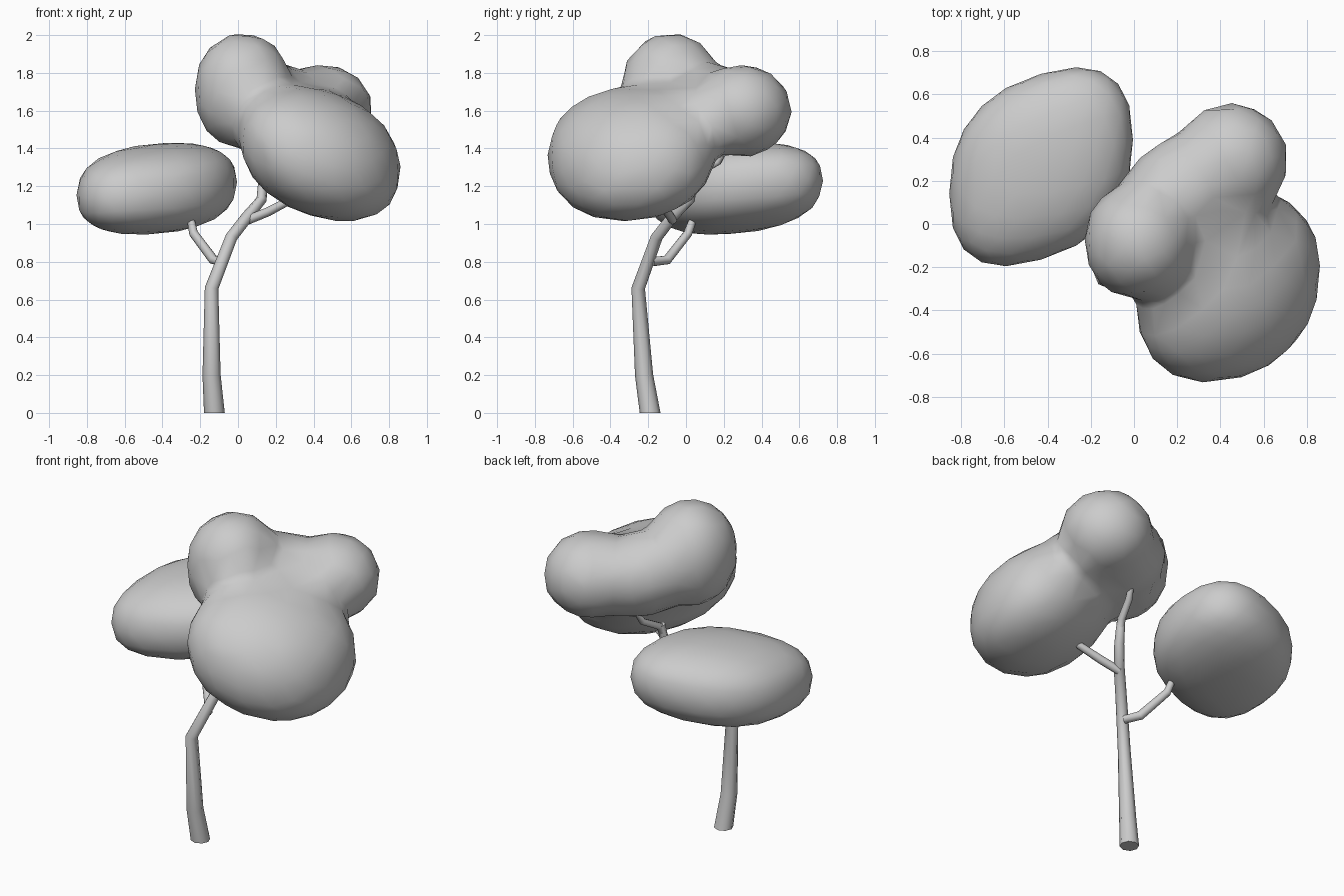
import bpy, bmesh, math
from mathutils import Matrix, Vector

cube = bpy.data.objects.get("Cube")
if cube:
    bpy.data.objects.remove(cube, do_unlink=True)

grey = bpy.data.materials.new("plain_grey")
grey.use_nodes = True
colour = (0.6, 0.6, 0.6, 1)
grey.diffuse_color = colour
grey.node_tree.nodes["Principled BSDF"].inputs["Base Color"].default_value = colour


def finish(name, bm):
    """Turn a bmesh into a smooth shaded grey object."""
    mesh = bpy.data.meshes.new(name)
    bmesh.ops.recalc_face_normals(bm, faces=bm.faces)
    bm.to_mesh(mesh)
    bm.free()
    mesh.materials.append(grey)
    obj = bpy.data.objects.new(name, mesh)
    bpy.context.collection.objects.link(obj)
    bpy.ops.object.select_all(action="DESELECT")
    obj.select_set(True)
    bpy.context.view_layer.objects.active = obj
    bpy.ops.object.shade_smooth_by_angle(angle=math.radians(60))
    return obj


def lump(bm, centre, radii, lean=(0, 0, 0), power=0.93):
    """Add a slightly boxy ellipsoid; lean slants x into y, x into z and y into z."""
    slant = Matrix(((radii[0], 0, 0), (lean[0], radii[1], 0), (lean[1], lean[2], radii[2])))
    for v in bmesh.ops.create_icosphere(bm, subdivisions=3, radius=1)["verts"]:
        v.co = slant @ Vector([math.copysign(abs(c) ** power, c) for c in v.co]) + Vector(centre)


def limb(bm, path, sides=8):
    """Add a tapering tube through (x, y, z, radius) points."""
    pts = [Vector(p[:3]) for p in path]
    rings = []
    for i, p in enumerate(pts):
        along = (pts[min(i + 1, len(pts) - 1)] - pts[max(i - 1, 0)]).normalized()
        if i == 0 and p.z == 0:
            along = Vector((0, 0, 1))
        side = along.cross(Vector((0, 1, 0))).normalized()
        up = side.cross(along)
        ring = []
        for k in range(sides):
            a = math.tau * k / sides
            ring.append(bm.verts.new(p + (side * math.cos(a) + up * math.sin(a)) * path[i][3]))
        rings.append(ring)
    for low, high in zip(rings, rings[1:]):
        for k in range(sides):
            n = (k + 1) % sides
            bm.faces.new((low[k], low[n], high[n], high[k]))
    bm.faces.new(rings[0])
    bm.faces.new(rings[-1])


# Trunk and its three branches
limbs = {
    "trunk": [(-.125, -.19, 0, .055), (-.14, -.222, .2, .048), (-.14, -.253, .66, .036),
              (-.035, -.155, .93, .032), (.05, -.07, 1.04, .031), (.125, .02, 1.13, .028),
              (.135, .05, 1.28, .023)],
    "right_branch": [(-.08, -.18, .8, .025), (-.13, -.1, .81, .026),
                     (-.235, .01, .95, .024), (-.265, .06, 1.09, .017)],
    "front_branch": [(.05, -.07, 1.02, .024), (.16, -.1, 1.065, .024), (.34, -.16, 1.16, .02)],
    "top_branch": [(.13, .03, 1.2, .024), (.14, .06, 1.27, .022),
                   (.18, .17, 1.33, .02), (.2, .22, 1.42, .015)],
}
for name, path in limbs.items():
    bm = bmesh.new()
    limb(bm, path)
    finish(name, bm)

# Flat right-hand canopy
bm = bmesh.new()
lump(bm, (-.43, .265, 1.187), (.425, .43, .235), (.125, .035, .03), power=.82)
finish("right_canopy", bm)

# Large canopy: one broad low lump blended with a long upper one
bm = bmesh.new()
lump(bm, (.435, -.29, 1.372), (.432, .44, .342), (.077, -.095, .04), power=.91)
lump(bm, (.34, -.02, 1.55), (.3, .28, .2))
lump(bm, (.025, -.08, 1.705), (.26, .27, .31))
lump(bm, (.22, .13, 1.6), (.32, .295, .25), (.085, -.04, 0), power=1)
lump(bm, (.45, .295, 1.6), (.27, .27, .25), power=1)
canopy = finish("main_canopy", bm)
canopy.modifiers.clear()
remesh = canopy.modifiers.new("blend", "REMESH")
remesh.mode = "VOXEL"
remesh.voxel_size = .035
remesh.use_smooth_shade = True
smooth = canopy.modifiers.new("soften", "SMOOTH")
smooth.factor = .5
smooth.iterations = 14
thin = canopy.modifiers.new("low_poly", "DECIMATE")
thin.ratio = .07
